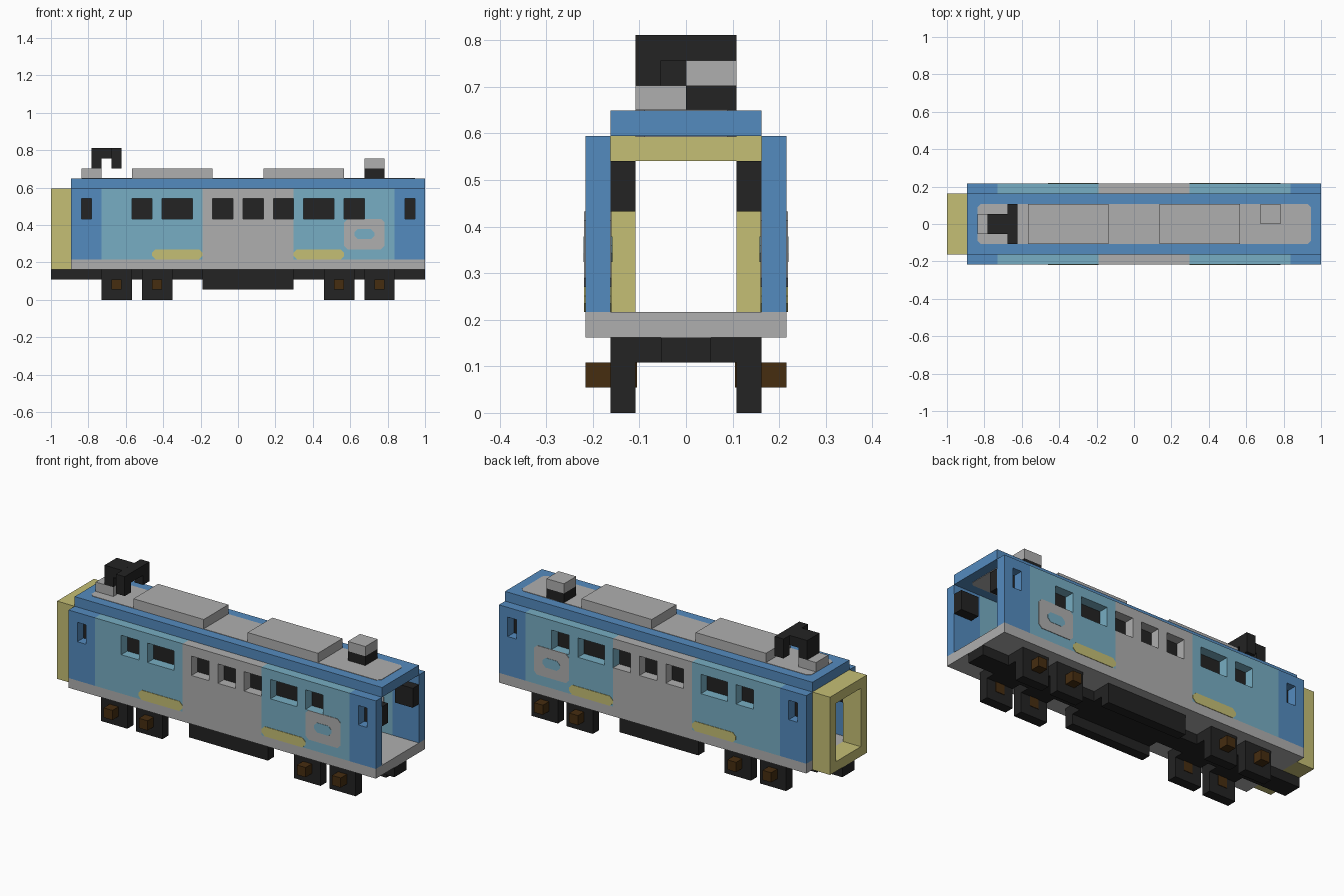
import bpy, bmesh

cube = bpy.data.objects.get("Cube")
if cube:
    bpy.data.objects.remove(cube, do_unlink=True)

U = 2 / 37  # one building block


def material(name, rgb):
    lin = [((c / 255 + 0.055) / 1.055) ** 2.4 for c in rgb]
    m = bpy.data.materials.new(name)
    m.use_nodes = True
    m.diffuse_color = (*lin, 1)
    bsdf = m.node_tree.nodes["Principled BSDF"]
    bsdf.inputs["Base Color"].default_value = (*lin, 1)
    bsdf.inputs["Roughness"].default_value = 0.8
    return m


BLUE = material("blue", (84, 139, 191))
TEAL = material("teal", (119, 174, 195))
GREY = material("grey", (175, 175, 175))
YELLOW = material("yellow", (197, 191, 117))
BLACK = material("black", (35, 35, 35))
BROWN = material("brown", (70, 45, 16))


def finish(name, bm, mat):
    bmesh.ops.recalc_face_normals(bm, faces=bm.faces)
    me = bpy.data.meshes.new(name)
    bm.to_mesh(me)
    bm.free()
    me.materials.append(mat)
    ob = bpy.data.objects.new(name, me)
    bpy.context.collection.objects.link(ob)
    return ob


def blocks(name, mat, boxes, mirror=False):
    """Boxes (x0, x1, y0, y1, z0, z1) in blocks; mirror repeats them across y."""
    bm = bmesh.new()
    if mirror:
        boxes = boxes + [(a, b, -d, -c, e, f) for a, b, c, d, e, f in boxes]
    for x0, x1, y0, y1, z0, z1 in boxes:
        made = bmesh.ops.create_cube(bm, size=1)
        for v in made["verts"]:
            v.co = (((x0 + x1) / 2 + v.co.x * (x1 - x0)) * U - 1,
                    ((y0 + y1) / 2 + v.co.y * (y1 - y0)) * U,
                    ((z0 + z1) / 2 + v.co.z * (z1 - z0)) * U)
    return finish(name, bm, mat)


def octagon(a0, a1, b0, b1, c):
    return [(a0 + c, b0), (a1 - c, b0), (a1, b0 + c), (a1, b1 - c),
            (a1 - c, b1), (a0 + c, b1), (a0, b1 - c), (a0, b0 + c)]


def plates(name, mat, rect, levels, flat=False, t=0.05, c=0.35):
    """Thin plates with cut corners, centred on each level (y, or z if flat)."""
    bm = bmesh.new()
    for lv in levels:
        rings = []
        for h in (lv - t, lv + t):
            ring = []
            for a, b in octagon(*rect, c):
                p = (a, b, h) if flat else (a, h, b)
                ring.append(bm.verts.new((p[0] * U - 1, p[1] * U, p[2] * U)))
            rings.append(ring)
            bm.faces.new(ring)
        for i in range(8):
            j = (i + 1) % 8
            bm.faces.new((rings[0][i], rings[0][j], rings[1][j], rings[1][i]))
    return finish(name, bm, mat)


# Floor and hollow end vestibule
blocks("floor", GREY, [(2, 37, -4, 4, 3, 4)])
blocks("end_gangway", YELLOW, [(0, 2, -3, -2, 3, 11), (0, 2, 2, 3, 3, 11),
                               (0, 2, -2, 2, 10, 11), (0, 2, -2, 2, 3, 4)])

# Side walls with open window holes, one section per colour
sections = [
    ("wall_end_right", BLUE, 2, 5, [(3, 4)]),
    ("wall_right", TEAL, 5, 15, [(8, 10), (11, 14)]),
    ("wall_middle", GREY, 15, 24, [(16, 18), (19, 21), (22, 24)]),
    ("wall_left", TEAL, 24, 34, [(25, 28), (29, 31)]),
    ("wall_end_left", BLUE, 34, 37, [(35, 36)]),
]
panes = []
for name, mat, x0, x1, windows in sections:
    parts = [(x0, x1, 3, 4, 4, 8), (x0, x1, 3, 4, 10, 11)]
    edge = x0
    for w0, w1 in windows + [(x1, x1)]:
        if w0 > edge:
            parts.append((edge, w0, 3, 4, 8, 10))
        edge = w1
        if w1 > w0:
            panes.append((w0, w1, 2, 3, 8, 10))
    blocks(name, mat, parts, mirror=True)

# Dark blocks behind the windows, the end ones reaching the open end
panes[-1] = (35, 37, 2, 3, 8, 10)
panes[0] = (2, 4, 2, 3, 8, 10)
blocks("window_panes", BLACK, panes, mirror=True)

# Painted side markings, inside and outside
faces = (-4, -3, 3, 4)
plates("stripe_right", YELLOW, (10, 15, 4, 5), faces)
plates("stripe_left", YELLOW, (24, 29, 4, 5), faces)
plates("badge_panel", GREY, (29, 33, 5, 8), faces)
plates("badge_centre", TEAL, (30, 32, 6, 7), faces, t=0.08)

# Roof with its painted walkway and equipment
blocks("roof", BLUE, [(2, 37, -3, 3, 11, 12)])
plates("roof_walkway", GREY, (3, 36, -2, 2), (11, 12), flat=True, t=0.04)
blocks("roof_units", GREY, [(8, 16, -2, 2, 12, 13), (21, 29, -2, 2, 12, 13)])
blocks("collector_base", GREY, [(3, 5, -1, 1, 12, 13)])
blocks("collector_arm", BLACK, [(4, 5, -1, 1, 13, 14), (4, 6, -1, 1, 14, 15),
                                (6, 7, -2, 2, 14, 15),
                                (6, 7, -2, -1, 13, 14), (6, 7, 1, 2, 13, 14)])
blocks("vent_base", BLACK, [(31, 33, 0, 2, 12, 13)])
blocks("vent_cap", GREY, [(31, 33, 0, 2, 13, 14)])

# Underframe: centre beam, equipment skirts, bogies
blocks("centre_beam", BLACK, [(0, 37, -1, 1, 2, 3)])
blocks("equipment_skirts", BLACK, [(15, 24, 1, 3, 2, 3), (15, 24, 2, 3, 1, 2)],
       mirror=True)
starts = (5, 9, 27, 31)
blocks("wheel_supports", BLACK, [(x, x + 3, 1, 3, 2, 3) for x in starts], mirror=True)
blocks("wheels", BLACK, [(x, x + 3, 2, 3, 0, 2) for x in starts], mirror=True)
blocks("axle_boxes", BROWN, [(x + 1, x + 2, 1.95, 4, 1, 2) for x in starts], mirror=True)
